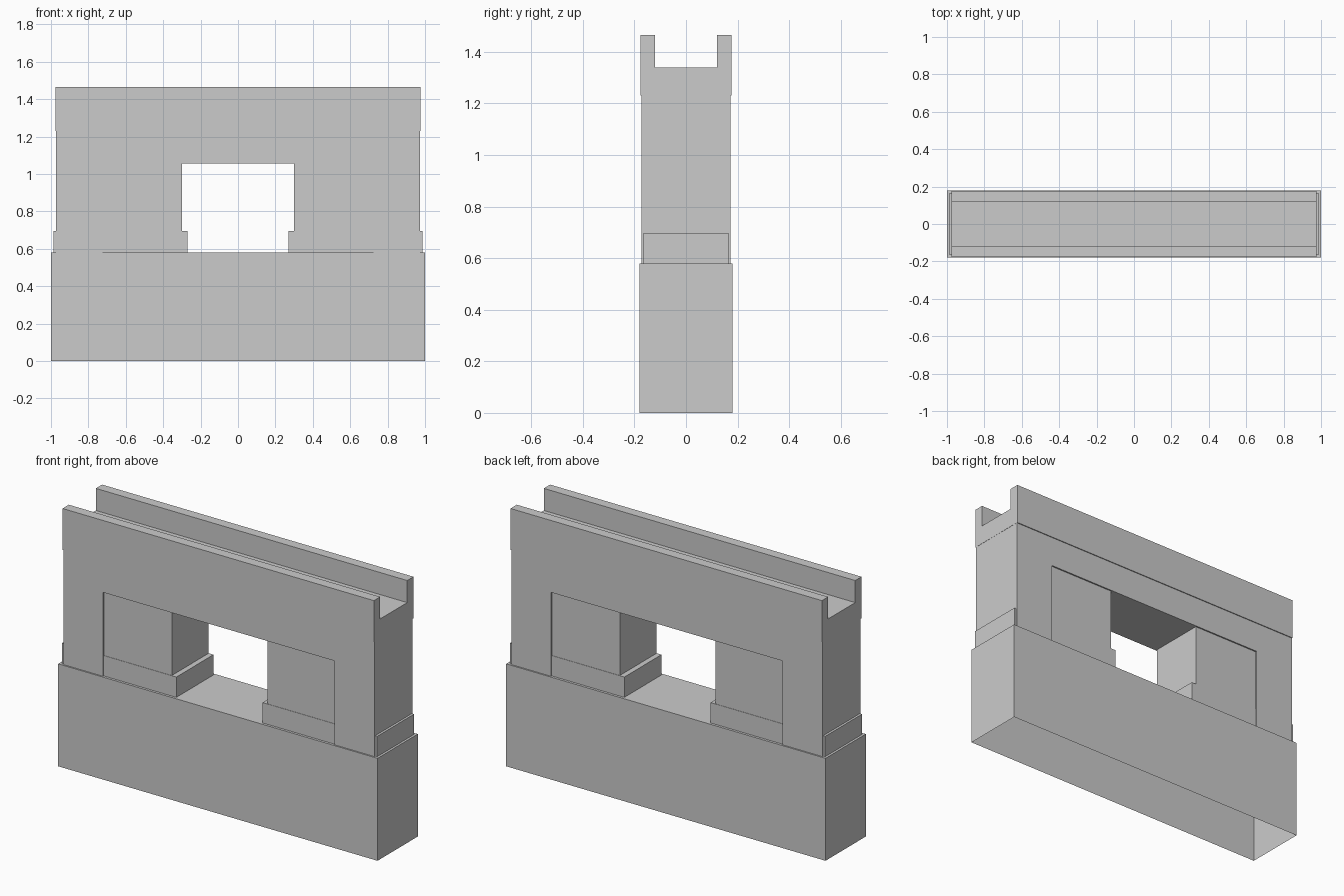
import bpy, bmesh

if "Cube" in bpy.data.objects:
    bpy.data.objects.remove(bpy.data.objects["Cube"])


def extrude_profile(name, profile, axis, half):
    """Extrude a 2D profile symmetrically along 'x' (profile = y,z) or 'y' (profile = x,z)."""
    bm = bmesh.new()
    def point(a, z, d):
        return (d, a, z) if axis == 'x' else (a, d, z)
    face = bm.faces.new([bm.verts.new(point(a, z, -half)) for a, z in profile])
    res = bmesh.ops.extrude_face_region(bm, geom=[face], use_keep_orig=True)
    new = [g for g in res['geom'] if isinstance(g, bmesh.types.BMVert)]
    shift = (2 * half, 0, 0) if axis == 'x' else (0, 2 * half, 0)
    bmesh.ops.translate(bm, verts=new, vec=shift)
    bmesh.ops.recalc_face_normals(bm, faces=bm.faces)
    mesh = bpy.data.meshes.new(name)
    bm.to_mesh(mesh)
    bm.free()
    obj = bpy.data.objects.new(name, mesh)
    bpy.context.collection.objects.link(obj)
    return obj


def block(name, x0, x1, half_y, z0, z1):
    return extrude_profile(name, [(x0, z0), (x1, z0), (x1, z1), (x0, z1)], 'y', half_y)


# Base wall, an open-bottomed shell
base = block("base_wall", -1, 1, 0.18, 0, 0.58)
bm = bmesh.new()
bm.from_mesh(base.data)
bottom = [f for f in bm.faces if all(v.co.z < 0.001 for v in f.verts)]
bmesh.ops.delete(bm, geom=bottom, context='FACES')
bm.to_mesh(base.data)
bm.free()

# Outer frame: two posts joined by a lintel
extrude_profile("outer_frame", [
    (-0.974, 0.58), (-0.725, 0.58), (-0.725, 1.055), (0.725, 1.055),
    (0.725, 0.58), (0.974, 0.58), (0.974, 1.23), (-0.974, 1.23)], 'y', 0.172)

# Recessed piers standing on plinths, either side of the opening
for side, s in (("left", -1), ("right", 1)):
    px = sorted((s * 0.30, s * 0.725))
    block(side + "_pier", px[0], px[1], 0.164, 0.695, 1.055)
    bx = sorted((s * 0.27, s * 0.987))
    block(side + "_plinth", bx[0], bx[1], 0.166, 0.58, 0.695)

# Channel-shaped cap along the top
extrude_profile("channel_cap", [
    (-0.177, 1.23), (0.177, 1.23), (0.177, 1.465), (0.121, 1.465),
    (0.121, 1.34), (-0.121, 1.34), (-0.121, 1.465), (-0.177, 1.465)], 'x', 0.975)
